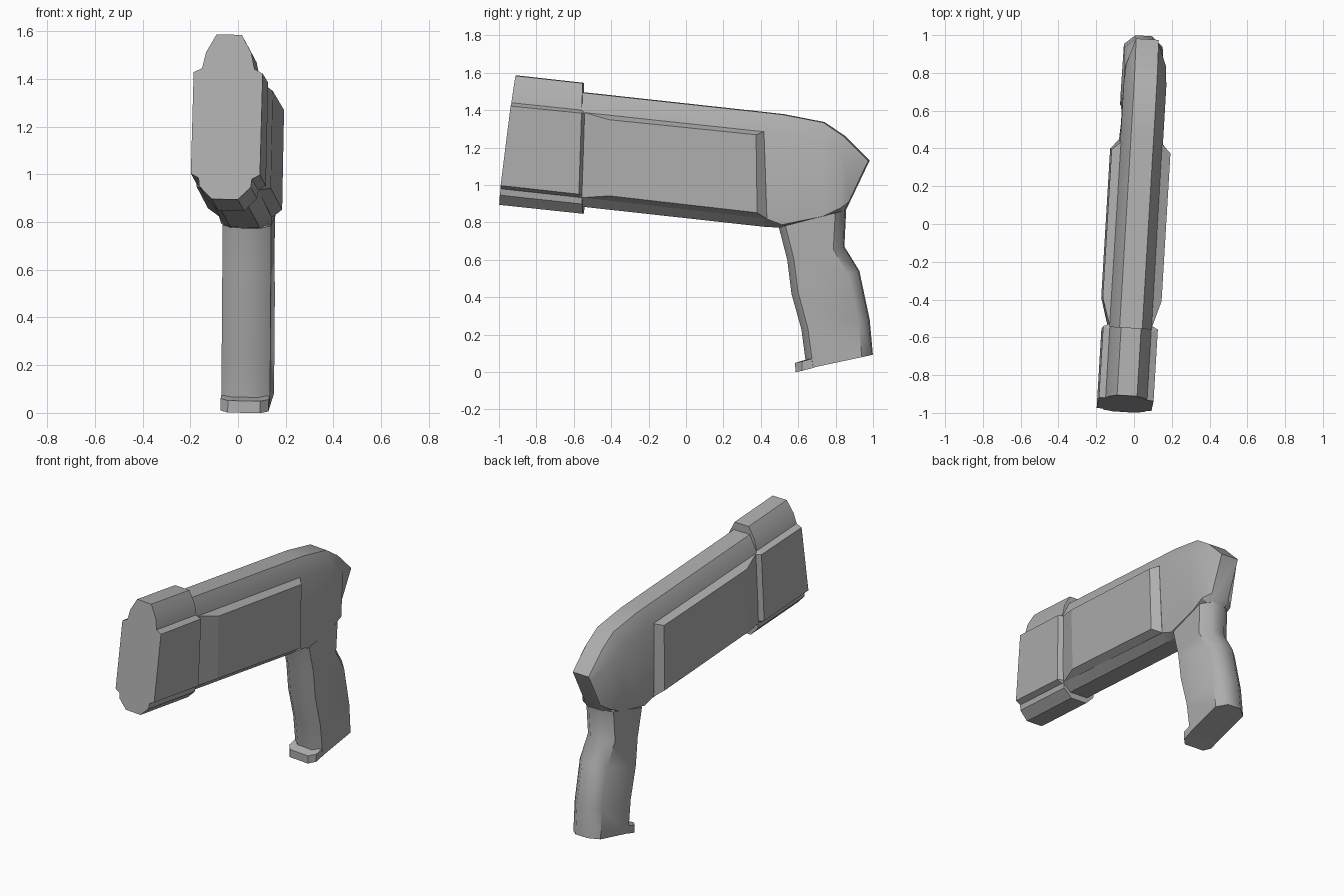
import bpy, bmesh, math
from mathutils import Matrix, Vector

cube = bpy.data.objects.get("Cube")
if cube:
    bpy.data.objects.remove(cube, do_unlink=True)

GREY = (0.425, 0.425, 0.425, 1)
grey = bpy.data.materials.new("plain grey")
grey.use_nodes = True
grey.diffuse_color = GREY
grey.node_tree.nodes["Principled BSDF"].inputs["Base Color"].default_value = GREY

# The whole model is turned slightly about z and leans slightly sideways
POSE = (Matrix.Translation((0.012, 0, 1.2)) @ Matrix.Rotation(-0.062, 4, 'Z')
        @ Matrix.Rotation(0.02, 4, 'Y') @ Matrix.Translation((0, 0, -1.2)))


def mirrored(half):
    """Close a half section by mirroring it across x = 0."""
    return half + [(-x, y, z) for x, y, z in reversed(half)]


def loft(name, rings, angle=30):
    """Skin a list of closed rings and cap both ends."""
    bm = bmesh.new()
    vs = [[bm.verts.new(POSE @ Vector(p)) for p in ring] for ring in rings]
    n = len(vs[0])
    for a, b in zip(vs, vs[1:]):
        for i in range(n):
            j = (i + 1) % n
            bm.faces.new((a[i], a[j], b[j], b[i]))
    bm.faces.new(vs[0])
    bm.faces.new(vs[-1])
    bmesh.ops.recalc_face_normals(bm, faces=bm.faces)
    mesh = bpy.data.meshes.new(name)
    bm.to_mesh(mesh)
    bm.free()
    mesh.materials.append(grey)
    ob = bpy.data.objects.new(name, mesh)
    bpy.context.collection.objects.link(ob)
    bpy.ops.object.select_all(action='DESELECT')
    ob.select_set(True)
    bpy.context.view_layer.objects.active = ob
    bpy.ops.object.shade_smooth_by_angle(angle=math.radians(angle))


# Main body: chamfered section, y then heights of top, shoulder, lower side, bottom
body = []
for y, top, shoulder, low, bottom in [(-0.57, 1.497, 1.39, 0.937, 0.887),
                                      (0.42, 1.389, 1.28, 0.828, 0.778),
                                      (0.52, 1.378, 1.27, 0.79, 0.772),
                                      (0.74, 1.335, 1.23, 0.835, 0.825)]:
    body.append(mirrored([(0.06, y, top), (0.113, y, shoulder),
                          (0.113 if y < 0.5 else 0.106, y, low), (0.062, y, bottom)]))
# Rear narrows to a slanted strip
body.append(mirrored([(0.06, 0.85, 1.26), (0.105, 0.845, 1.18),
                      (0.105, 0.835, 0.88), (0.062, 0.835, 0.855)]))
body.append(mirrored([(0.06, 0.98, 1.13), (0.06, 0.965, 1.10),
                      (0.06, 0.875, 0.91), (0.055, 0.85, 0.86)]))
loft("body", body)

# Front housing: stepped section with raised side panels and a tilted front
section = [(0.053, 1.585), (0.095, 1.51), (0.11, 1.442), (0.145, 1.425),
           (0.145, 1.00), (0.112, 0.982), (0.108, 0.948), (0.055, 0.895)]
front, rear, rear_edge = [], [], []
for x, z in section:
    panel = x > 0.14
    drop = 0.038 if z > 1.2 else 0.046
    y = -0.545 - 0.035 * (1.585 - z) if panel else -0.565
    front.append((x, -0.91 - (1.585 - z) * 0.127, z))
    rear.append((x, y, z - drop))
    rear_edge.append((0.115 if panel else x, y + 0.015, z - drop - 0.002))
loft("front_housing", [mirrored(front), mirrored(rear), mirrored(rear_edge)], 20)

# Raised bevelled plates on both sides
for side, label in ((1, "left"), (-1, "right")):
    inner = [(-0.54, 1.39), (0.425, 1.287), (0.44, 0.822), (-0.55, 0.935)]
    outer = [(-0.40, 1.352), (0.385, 1.272), (0.39, 0.855), (-0.40, 0.945)]
    loft(label + "_side_plate", [
        [(side * 0.09, y, z) for y, z in inner],
        [(side * 0.113, y, z) for y, z in inner],
        [(side * 0.156, y, z) for y, z in outer]], 15)

# Grip: front and back edge (y, z) of each level, with softened corners
grip = []
for yf, zf, yb, zb in [(0.50, 0.775, 0.855, 0.865), (0.545, 0.60, 0.845, 0.67),
                       (0.567, 0.42, 0.925, 0.54), (0.62, 0.23, 0.98, 0.28),
                       (0.648, 0.018, 0.997, 0.092)]:
    slope = (zb - zf) / (yb - yf)
    grip.append(mirrored([(0.052, yf, zf), (0.102, yf + 0.038, zf + 0.038 * slope),
                          (0.102, yb - 0.05, zb - 0.05 * slope), (0.045, yb, zb)]))
loft("grip", grip, 48)

# Small toe at the foot of the grip
toe = []
for z in (0.0, 0.05):
    toe.append(mirrored([(0.068, 0.588, z), (0.101, 0.625, z + 0.008),
                         (0.101, 0.69, z + 0.025), (0.06, 0.72, z + 0.04)]))
loft("grip_toe", toe)
